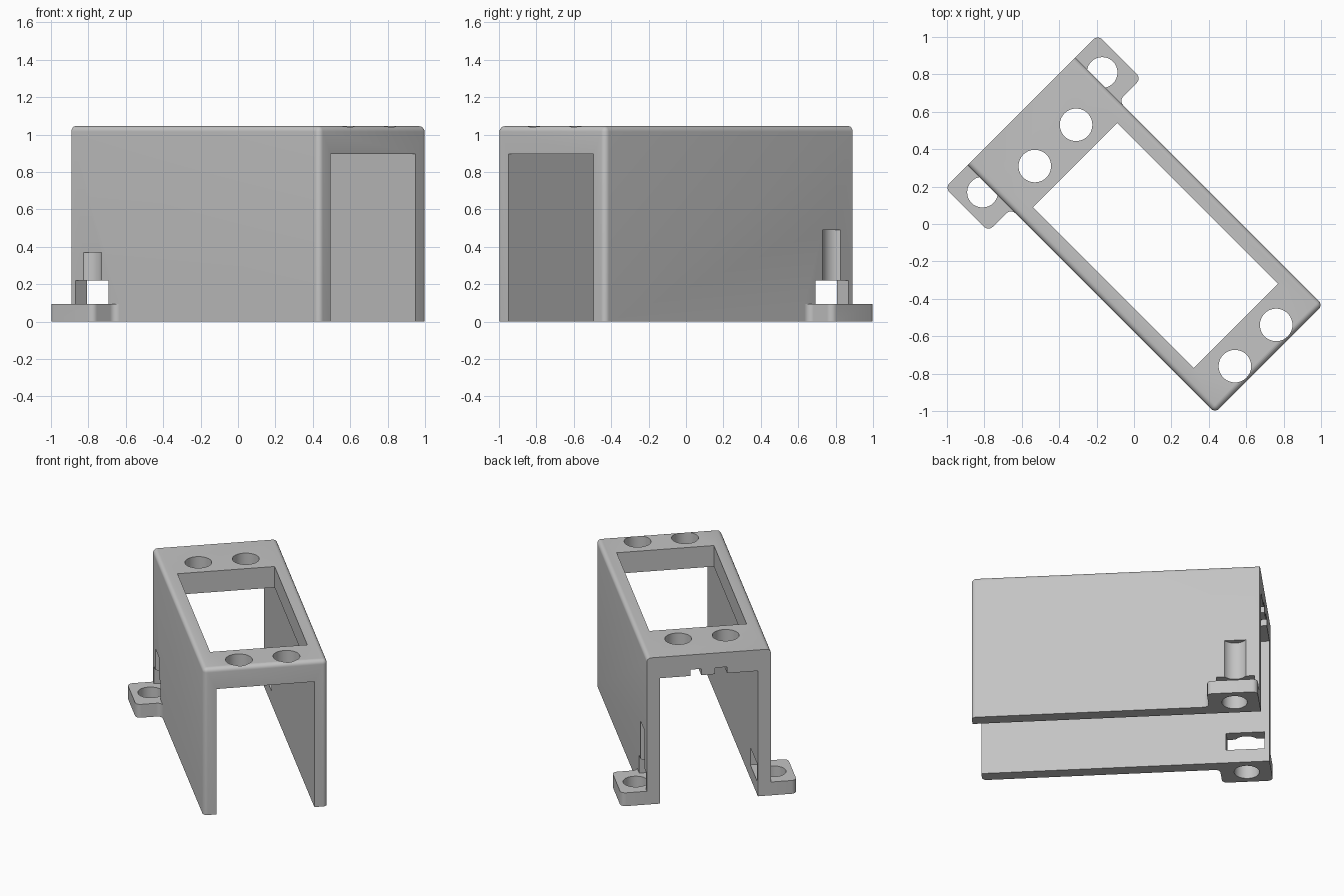
import bpy, bmesh
from math import sin, cos, pi, radians

if "Cube" in bpy.data.objects:
    bpy.data.objects.remove(bpy.data.objects["Cube"], do_unlink=True)

# Local frame: x runs along the bracket, y across it; turned at the end
BACK, FRONT = -0.852, 1.02
HALF, INNER = 0.408, 0.322
TOP, CEILING = 1.045, 0.895
ROUND = 0.03
EAR_END, EAR_OUT, EAR_TOP = -0.523, 0.578, 0.095
SCREW_X, SCREW_Y, SCREW_R = -0.693, 0.4525, 0.082

grey = bpy.data.materials.new("light grey plastic")
grey.use_nodes = True
colour = (0.55, 0.55, 0.55, 1)
grey.diffuse_color = colour
grey.node_tree.nodes["Principled BSDF"].inputs["Base Color"].default_value = colour


def make_object(name, bm):
    bmesh.ops.recalc_face_normals(bm, faces=bm.faces[:])
    mesh = bpy.data.meshes.new(name)
    bm.to_mesh(mesh)
    bm.free()
    mesh.materials.append(grey)
    obj = bpy.data.objects.new(name, mesh)
    bpy.context.collection.objects.link(obj)
    return obj


def prism(name, outline, z0, z1):
    bm = bmesh.new()
    face = bm.faces.new([bm.verts.new((x, y, z0)) for x, y in outline])
    new = bmesh.ops.extrude_face_region(bm, geom=[face])["geom"]
    verts = [g for g in new if isinstance(g, bmesh.types.BMVert)]
    bmesh.ops.translate(bm, verts=verts, vec=(0, 0, z1 - z0))
    return make_object(name, bm)


def box(name, x0, x1, y0, y1, z0, z1):
    return prism(name, [(x0, y0), (x1, y0), (x1, y1), (x0, y1)], z0, z1)


def arc(cx, cy, r, a0, a1, n=6):
    angles = [radians(a0 + (a1 - a0) * i / n) for i in range(n + 1)]
    return [(cx + r * cos(a), cy + r * sin(a)) for a in angles]


def cylinder(name, x, y, r, z0, z1):
    return prism(name, arc(x, y, r, 0, 360, 48)[:-1], z0, z1)


def combine(target, tool, operation):
    mod = target.modifiers.new("combine", 'BOOLEAN')
    mod.operation, mod.solver, mod.object = operation, 'EXACT', tool
    bpy.context.view_layer.objects.active = target
    bpy.ops.object.modifier_apply(modifier=mod.name)
    bpy.data.objects.remove(tool, do_unlink=True)


# Outer shell with rounded top and front edges
bracket = box("servo_bracket", BACK, FRONT, -HALF, HALF, 0, TOP)
bm = bmesh.new()
bm.from_mesh(bracket.data)


def is_rounded(edge):
    a, b = (v.co for v in edge.verts)
    mid = (a + b) / 2
    side = abs(mid.y) > HALF - 0.01
    front = mid.x > FRONT - 0.01
    top = mid.z > TOP - 0.01
    return side + front + top == 2


bmesh.ops.bevel(bm, geom=[e for e in bm.edges if is_rounded(e)], offset=ROUND,
                segments=6, profile=0.5, affect='EDGES')
bm.to_mesh(bracket.data)
bm.free()

# Mounting ears with rounded corners and a fillet against the wall
for side in (1, -1):
    r, f = 0.035, 0.035
    root = HALF - 0.03
    outline = [(BACK, root)]
    outline += arc(BACK + r, EAR_OUT - r, r, 180, 90)
    outline += arc(EAR_END - r, EAR_OUT - r, r, 90, 0)
    outline += arc(EAR_END + f, HALF + f, f, 180, 270)
    outline += [(EAR_END + f, root)]
    ear = prism("ear", [(x, side * y) for x, y in outline], 0, EAR_TOP)
    combine(bracket, ear, 'UNION')

# Channel between the walls and the large top window
combine(bracket, box("channel", BACK - 1, FRONT + 1, -INNER, INNER, -1, CEILING), 'DIFFERENCE')
combine(bracket, box("window", -0.445, 0.771, -INNER + 0.003, INNER - 0.003, CEILING - 0.1, TOP + 1), 'DIFFERENCE')

# Four screw holes in the top
for x in (-0.594, 0.919):
    for y in (-0.156, 0.156):
        combine(bracket, cylinder("top_hole", x, y, 0.087, CEILING - 0.1, TOP + 1), 'DIFFERENCE')

# Ear screw holes running up the walls, and nut slots through the walls
for side, height in ((1, 0.49), (-1, 0.37)):
    combine(bracket, cylinder("ear_hole", SCREW_X, side * SCREW_Y, SCREW_R, -0.1, height), 'DIFFERENCE')
    ys = sorted((side * (INNER - 0.05), side * (EAR_OUT + 0.1)))
    combine(bracket, box("nut_slot", -0.819, -0.57, *ys, EAR_TOP, 0.22), 'DIFFERENCE')

# Two small notches under the back edge of the top
for y0, y1 in ((0.05, 0.12), (-0.12, -0.04)):
    combine(bracket, box("notch", BACK - 0.1, BACK + 0.1, y0, y1, CEILING - 0.1, CEILING + 0.045), 'DIFFERENCE')

# Turn to stand diagonally, then smooth the rounds only
bracket.rotation_euler = (0, 0, -pi / 4)
bpy.ops.object.select_all(action='DESELECT')
bracket.select_set(True)
bpy.context.view_layer.objects.active = bracket
bpy.ops.object.transform_apply(location=False, rotation=True, scale=False)
bpy.ops.object.shade_smooth_by_angle(angle=radians(30))
